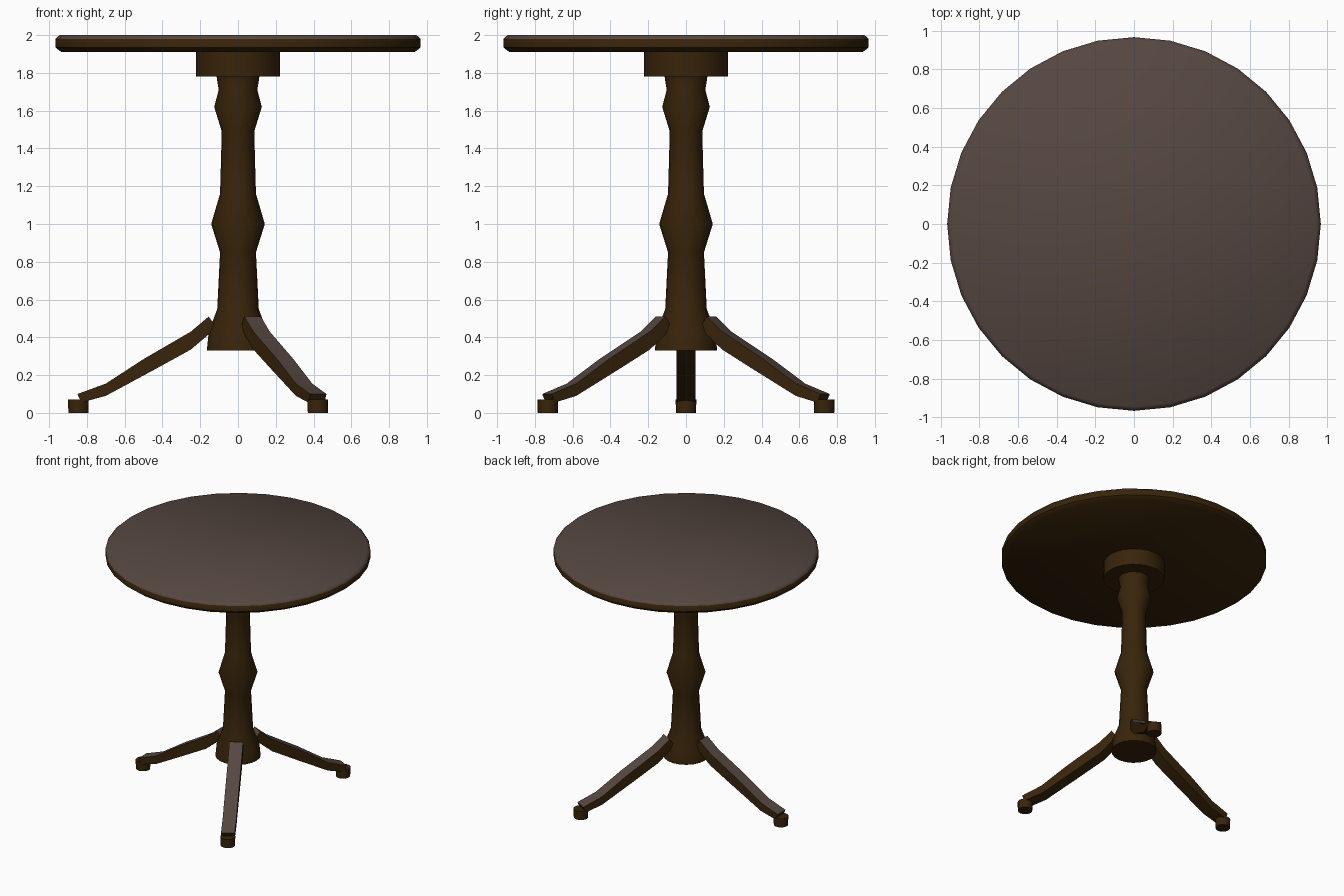
import bpy, bmesh, math
from mathutils import Matrix

if "Cube" in bpy.data.objects:
    bpy.data.objects.remove(bpy.data.objects["Cube"])


def material(name, rgb):
    m = bpy.data.materials.new(name)
    m.diffuse_color = (*rgb, 1)
    m.use_nodes = True
    m.node_tree.nodes["Principled BSDF"].inputs["Base Color"].default_value = m.diffuse_color
    return m


dark = material("dark brown wood", (0.040, 0.0175, 0.003))
worn = material("greyish brown wood", (0.092, 0.063, 0.052))


def finish(bm, name, angle, worn_top=False):
    bmesh.ops.recalc_face_normals(bm, faces=bm.faces)
    bm.normal_update()
    # Upward faces of the top and legs carry the greyish wood
    if worn_top:
        for f in bm.faces:
            f.material_index = int(f.normal.z > 0.4)
    me = bpy.data.meshes.new(name)
    bm.to_mesh(me)
    bm.free()
    me.materials.append(dark)
    if worn_top:
        me.materials.append(worn)
    ob = bpy.data.objects.new(name, me)
    bpy.context.collection.objects.link(ob)
    bpy.ops.object.select_all(action='DESELECT')
    ob.select_set(True)
    bpy.context.view_layer.objects.active = ob
    bpy.ops.object.shade_smooth_by_angle(angle=math.radians(angle))
    return ob


def lathe(name, profile, sides, cx=0, cy=0, angle=35, worn_top=False):
    """Closed turned part from (radius, height) pairs."""
    bm = bmesh.new()
    rings = []
    for r, z in profile:
        rings.append([bm.verts.new((cx + r * math.cos(2 * math.pi * i / sides),
                                    cy + r * math.sin(2 * math.pi * i / sides), z))
                      for i in range(sides)])
    for a, b in zip(rings, rings[1:]):
        for i in range(sides):
            j = (i + 1) % sides
            bm.faces.new((a[i], a[j], b[j], b[i]))
    bm.faces.new(rings[0])
    bm.faces.new(rings[-1])
    return finish(bm, name, angle, worn_top)


def leg(name, heading):
    """Curved leg: side outline swept across its width, then turned."""
    upper = [(0.155, 0.51), (0.25, 0.43), (0.5, 0.285), (0.70, 0.155), (0.85, 0.10)]
    lower = [(0.12, 0.46), (0.15, 0.42), (0.25, 0.335), (0.45, 0.225), (0.70, 0.09), (0.83, 0.055)]
    outline = upper + lower[::-1]
    bm = bmesh.new()
    sides = [[bm.verts.new((r, y, z)) for r, z in outline] for y in (-0.05, 0.05)]
    n = len(outline)
    for i in range(n):
        j = (i + 1) % n
        bm.faces.new((sides[0][i], sides[0][j], sides[1][j], sides[1][i]))
    bm.faces.new(sides[0])
    bm.faces.new(sides[1])
    bm.transform(Matrix.Rotation(heading, 4, 'Z'))
    return finish(bm, name, 30, worn_top=True)


# Round top with eased edges
lathe("table_top", [(0.935, 1.91), (0.967, 1.935), (0.967, 1.98), (0.945, 2.0)], 32,
      angle=50, worn_top=True)

# Support block under the top
lathe("top_block", [(0.222, 1.78), (0.222, 1.915)], 24)

# Turned pedestal
lathe("pedestal", [(0.165, 0.33), (0.155, 0.43), (0.11, 0.55), (0.095, 0.85),
                   (0.142, 1.0), (0.095, 1.16), (0.086, 1.49), (0.126, 1.62),
                   (0.102, 1.71), (0.115, 1.79)], 20, angle=35)

# Three legs with round feet
for i, deg in enumerate((180, 60, -60)):
    a = math.radians(deg)
    leg(f"leg_{i + 1}", a)
    lathe(f"foot_{i + 1}", [(0.053, 0.0), (0.055, 0.07)], 16,
          0.845 * math.cos(a), 0.845 * math.sin(a))
